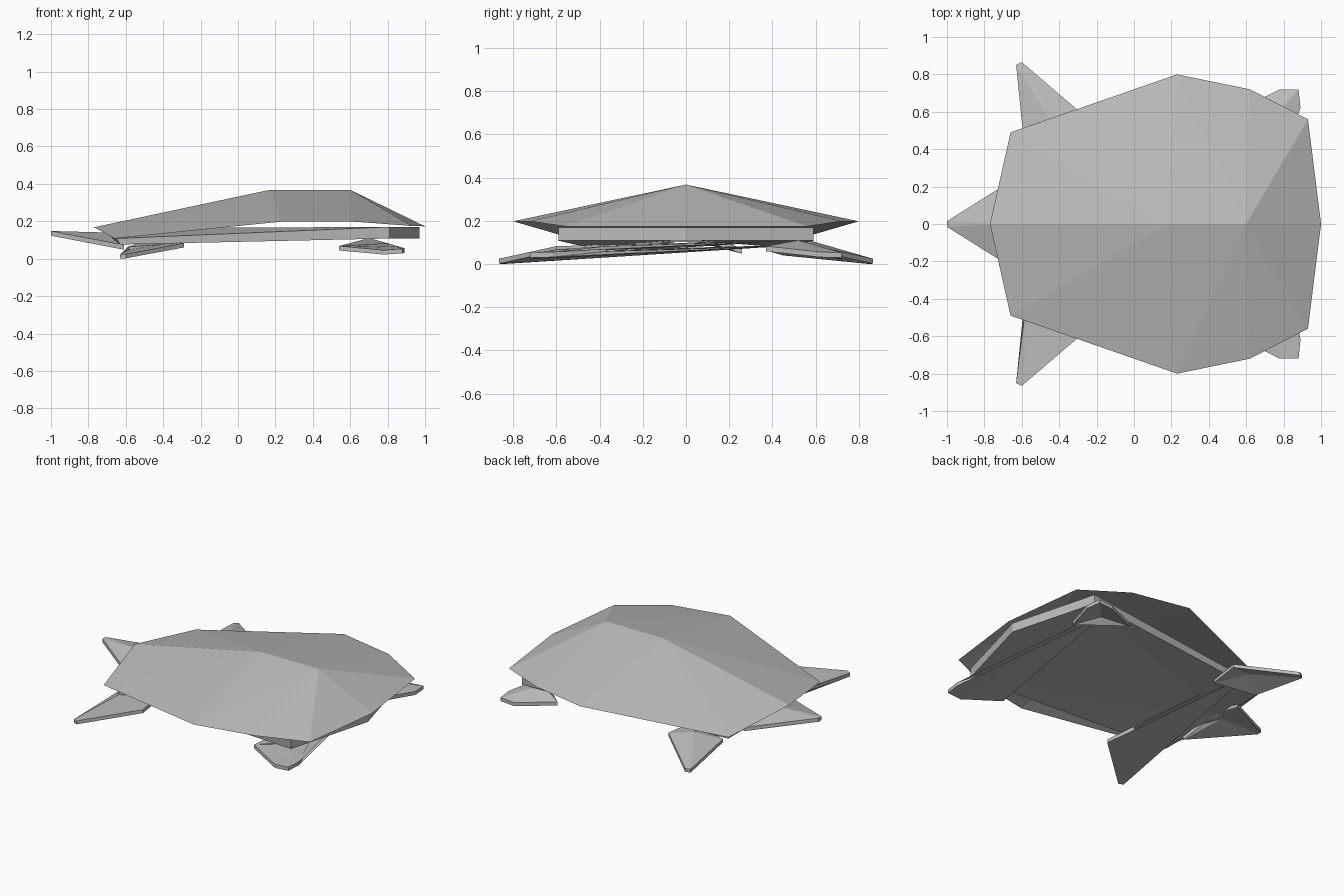
import bpy, bmesh
from mathutils import Vector

if "Cube" in bpy.data.objects:
    bpy.data.objects.remove(bpy.data.objects["Cube"])

grey = bpy.data.materials.new("hull_grey")
grey.diffuse_color = (0.5, 0.5, 0.5, 1)
grey.use_nodes = True
grey.node_tree.nodes["Principled BSDF"].inputs["Base Color"].default_value = grey.diffuse_color


def make(name, verts, faces):
    """Flat-shaded mesh object with consistent normals."""
    bm = bmesh.new()
    vs = [bm.verts.new(v) for v in verts]
    for f in faces:
        bm.faces.new([vs[i] for i in f])
    bmesh.ops.recalc_face_normals(bm, faces=bm.faces)
    mesh = bpy.data.meshes.new(name)
    bm.to_mesh(mesh)
    bm.free()
    mesh.materials.append(grey)
    ob = bpy.data.objects.new(name, mesh)
    bpy.context.collection.objects.link(ob)
    return ob


def mirror_ring(half):
    """Close a half outline (first and last points on y = 0) across y."""
    return half + [(x, -y, z) for x, y, z in half[-2:0:-1]]


def fan_plate(name, outline, apex, thick):
    """Faceted plate: outline fanned to a raised apex, copied downward."""
    n = len(outline)
    top = [Vector(p) for p in outline] + [Vector(apex)]
    verts = top + [v - Vector((0, 0, thick)) for v in top]
    faces = []
    for i in range(n):
        j = (i + 1) % n
        faces += [(i, j, n), (j + n + 1, i + n + 1, 2 * n + 1),
                  (i, i + n + 1, j + n + 1, j)]
    return make(name, verts, faces)


# shell: rim outline rising to a short ridge
rim = mirror_ring([(-0.77, 0, 0.17), (-0.66, 0.49, 0.11), (0.23, 0.80, 0.20),
                   (0.62, 0.72, 0.20), (0.93, 0.56, 0.177), (1.0, 0, 0.175)])
ridge = [(0.17, 0, 0.37), (0.60, 0, 0.37)]
F, R = 10, 11
shell_faces = [(0, 1, F), (1, 2, F), (2, R, F), (2, 3, R), (3, 4, R), (4, 5, R),
               (5, 6, R), (6, 7, R), (7, 8, R), (8, F, R), (8, 9, F), (9, 0, F)]
make("shell", rim + ridge, shell_faces)

# belly: slab under the shell, bent down at the front corners
top = mirror_ring([(-0.70, 0, 0.165), (-0.65, 0.46, 0.11),
                   (0.81, 0.59, 0.172), (0.97, 0, 0.172)])
bottom = mirror_ring([(-0.68, 0, 0.115), (-0.63, 0.45, 0.078),
                      (0.81, 0.59, 0.11), (0.97, 0, 0.11)])
caps = [(0, 1, 2), (0, 2, 3), (0, 3, 4), (0, 4, 5)]
belly_faces = caps + [tuple(i + 6 for i in f) for f in caps]
belly_faces += [(i, (i + 1) % 6, (i + 1) % 6 + 6, i + 6) for i in range(6)]
make("belly", top + bottom, belly_faces)

# nose fin: drooping chevron plate
fan_plate("nose_fin", [(-1.0, 0.015, 0.15), (-0.61, 0.26, 0.075),
                       (-0.64, 0.10, 0.13), (-0.64, -0.10, 0.13),
                       (-0.61, -0.26, 0.075), (-1.0, -0.015, 0.15)],
          (-0.70, 0, 0.142), 0.025)

# front and rear feet on both sides
for side, s in (("left", 1), ("right", -1)):
    def flip(pts):
        return [(x, y * s, z) for x, y, z in pts]
    fan_plate("front_foot_" + side,
              flip([(-0.63, 0.85, 0.025), (-0.60, 0.865, 0.027),
                    (-0.29, 0.60, 0.085), (-0.32, 0.38, 0.085),
                    (-0.59, 0.45, 0.065)]),
              (-0.45, 0.56, 0.115 ), 0.023)
    fan_plate("rear_foot_" + side,
              flip([(0.54, 0.60, 0.07), (0.78, 0.72, 0.048), (0.88, 0.72, 0.055),
                    (0.89, 0.62, 0.058), (0.80, 0.37, 0.085)]),
              (0.70, 0.52, 0.112), 0.024)

# set the lowest point on the ground
low = min(v.co.z for o in bpy.data.objects for v in o.data.vertices)
for o in bpy.data.objects:
    for v in o.data.vertices:
        v.co.z -= low
